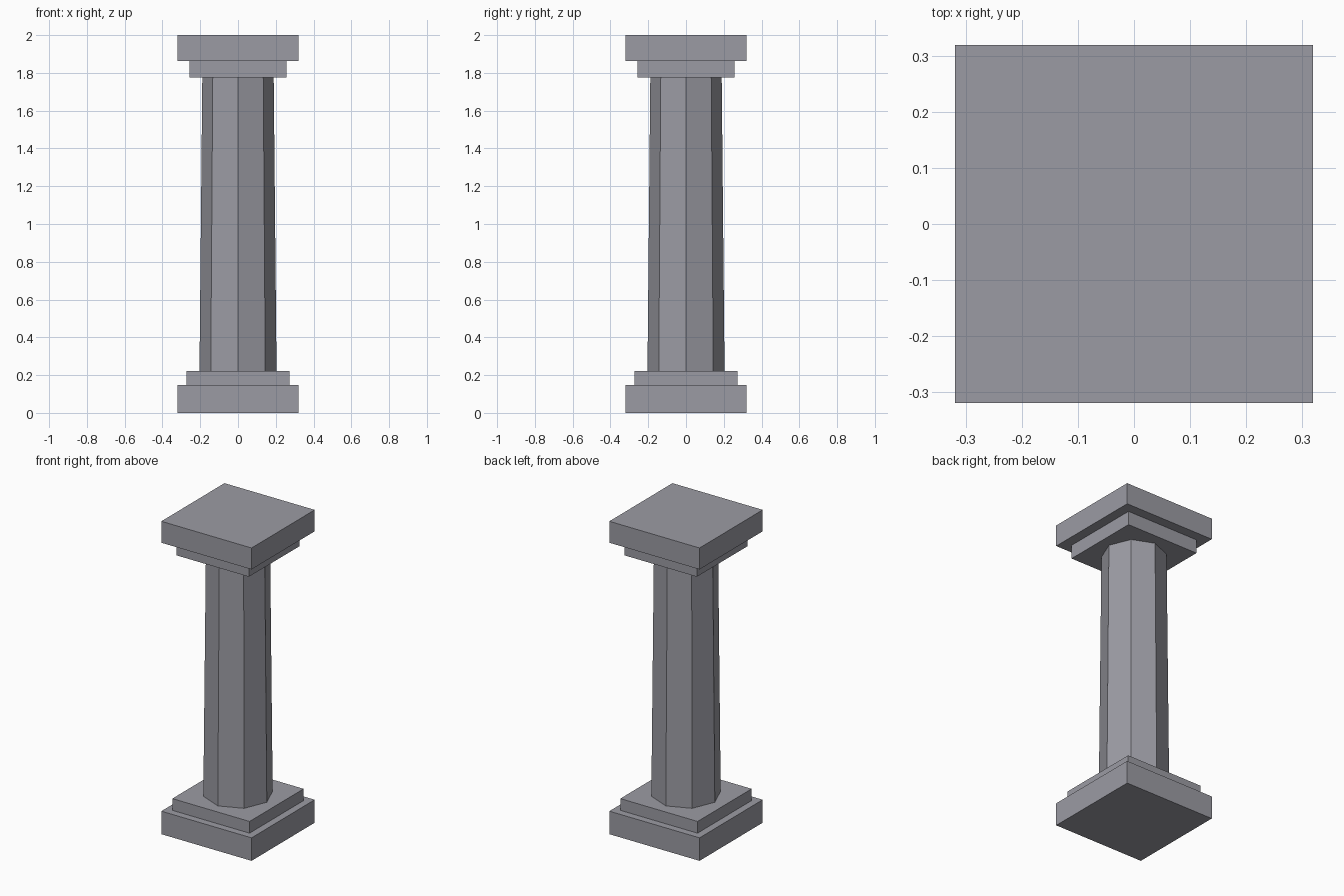
import bpy
import math

if "Cube" in bpy.data.objects:
    bpy.data.objects.remove(bpy.data.objects["Cube"])

# One stone colour for the whole column
stone = bpy.data.materials.new("grey stone")
stone.diffuse_color = (0.33, 0.33, 0.37, 1.0)
stone.use_nodes = True
stone.node_tree.nodes["Principled BSDF"].inputs["Base Color"].default_value = stone.diffuse_color


def finish(name):
    obj = bpy.context.object
    obj.name = name
    obj.data.materials.append(stone)
    return obj


def slab(name, half_width, z0, z1):
    """Square slab between two heights."""
    bpy.ops.mesh.primitive_cube_add(size=1, location=(0, 0, (z0 + z1) / 2))
    obj = finish(name)
    obj.scale = (2 * half_width, 2 * half_width, z1 - z0)
    bpy.ops.object.transform_apply(location=False, rotation=False, scale=True)


# Stepped base
slab("base_plinth", 0.319, 0.0, 0.147)
slab("base_step", 0.273, 0.147, 0.222)

# Tapered octagonal shaft, corners on the axes
bpy.ops.mesh.primitive_cone_add(vertices=8, radius1=0.204, radius2=0.189,
                                depth=1.775 - 0.222,
                                location=(0, 0, (1.775 + 0.222) / 2))
finish("shaft")

# Stepped capital
slab("capital_step", 0.256, 1.775, 1.863)
slab("capital_slab", 0.319, 1.863, 2.0)
